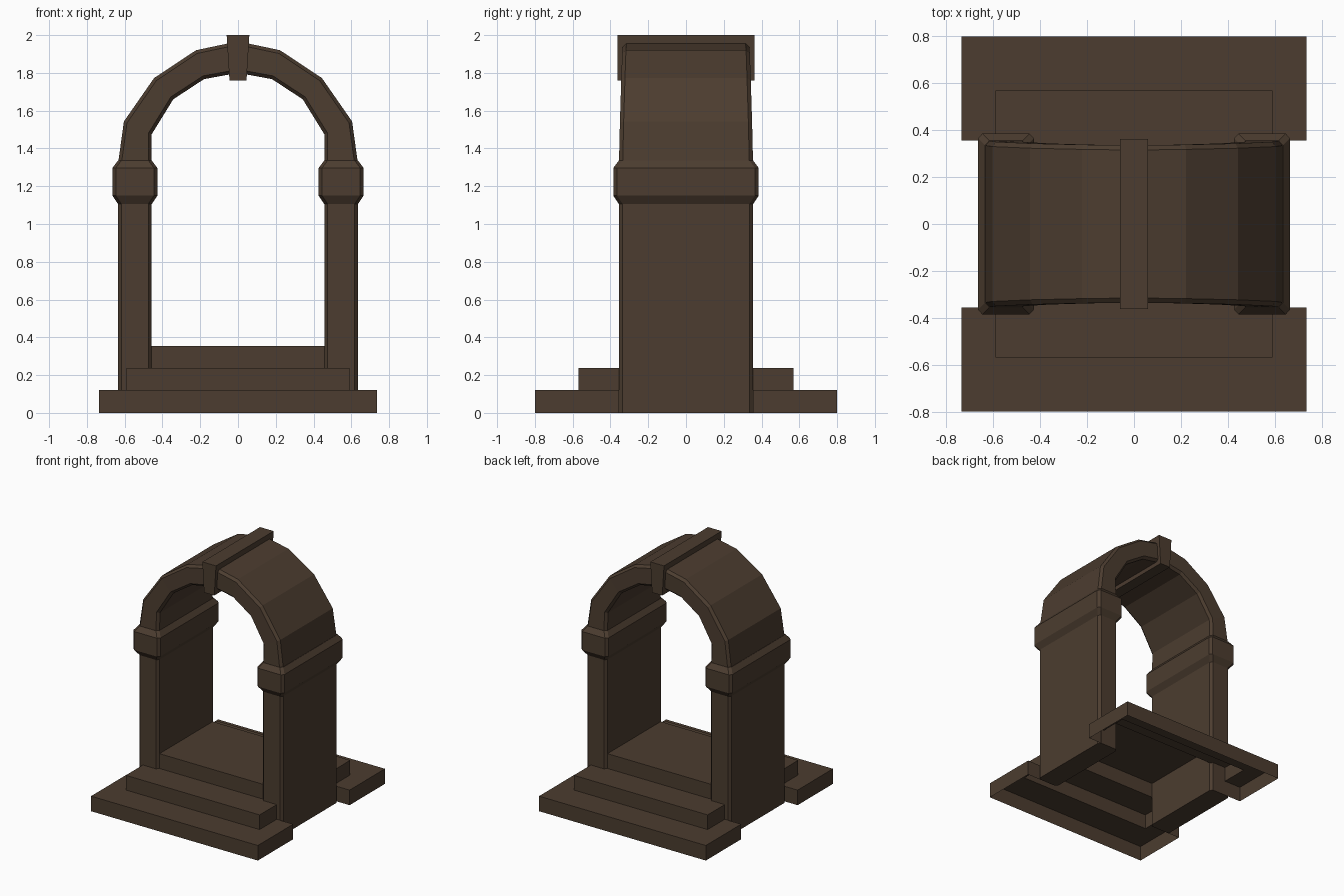
import bpy, bmesh
from mathutils import Vector

if "Cube" in bpy.data.objects:
    bpy.data.objects.remove(bpy.data.objects["Cube"])

stone = bpy.data.materials.new("dark brown stone")
stone.diffuse_color = (0.072, 0.046, 0.029, 1)
stone.use_nodes = True
stone.node_tree.nodes["Principled BSDF"].inputs["Base Color"].default_value = stone.diffuse_color


def finish(bm, name):
    me = bpy.data.meshes.new(name)
    bm.to_mesh(me)
    bm.free()
    me.materials.append(stone)
    ob = bpy.data.objects.new(name, me)
    bpy.context.collection.objects.link(ob)
    return ob


def loft(name, sections, cx=0.018, cy=0.02):
    """Skin chamfered rectangles. Each section is (inner xz, outer xz, half depth)."""
    bm = bmesh.new()
    rings = []
    for a, b, d in sections:
        a, b = Vector(a), Vector(b)
        t = (b - a).normalized() * cx
        pts = [(a + t, -d), (b - t, -d), (b, cy - d), (b, d - cy),
               (b - t, d), (a + t, d), (a, d - cy), (a, cy - d)]
        rings.append([bm.verts.new((p.x, y, p.y)) for p, y in pts])
    for r, s in zip(rings, rings[1:]):
        for i in range(8):
            j = (i + 1) % 8
            bm.faces.new((r[i], r[j], s[j], s[i]))
    bm.faces.new(rings[0])
    bm.faces.new(rings[-1])
    bmesh.ops.recalc_face_normals(bm, faces=bm.faces)
    return finish(bm, name)


# Faceted arch, mirrored about its crown
half = [((.457, 1.32), (.635, 1.32), .355),
        ((.457, 1.475), (.604, 1.543), .350),
        ((.343, 1.66), (.444, 1.773), .343),
        ((.18, 1.767), (.222, 1.92), .338)]
mirrored = [((-a[0], a[1]), (-b[0], b[1]), d) for a, b, d in reversed(half)]
loft("arch", half + [((0, 1.80), (0, 1.967), .335)] + mirrored)

# Pillars and capitals on both sides
for s, side in ((1, "right"), (-1, "left")):
    loft(side + "_pillar", [((.457 * s, z), (.635 * s, z), .355) for z in (0, 1.12)])
    loft(side + "_capital", [((i * s, z), (o * s, z), d) for i, o, d, z in
         ((.457, .635, .355, 1.105), (.427, .665, .385, 1.15),
          (.427, .665, .385, 1.297), (.457, .635, .355, 1.337))])

# Wedge keystone
bm = bmesh.new()
bmesh.ops.create_cube(bm, size=2)
for v in bm.verts:
    top = v.co.z > 0
    v.co = (v.co.x * (.06 if top else .045), v.co.y * .363, 2.0 if top else 1.76)
finish(bm, "keystone")


# Hollow stairs: open underneath, quads span two opposite corners
def panel(bm, lo, hi, normal):
    n = Vector(normal)
    k = max(range(3), key=lambda i: abs(n[i]))
    u, w = [i for i in range(3) if i != k]
    pts = []
    for fu, fw in ((0, 0), (1, 0), (1, 1), (0, 1)):
        p = list(lo)
        p[u] = (lo, hi)[fu][u]
        p[w] = (lo, hi)[fw][w]
        pts.append(bm.verts.new(p))
    f = bm.faces.new(pts)
    f.normal_update()
    if f.normal.dot(n) < 0:
        f.normal_flip()


for s, side in ((-1, "front"), (1, "back")):
    bm = bmesh.new()
    y0, y1, y2, y3 = .335 * s, .355 * s, .57 * s, .80 * s
    z1, z2, z3 = .12, .237, .355
    # treads
    panel(bm, (-.735, y2, z1), (.735, y3, z1), (0, 0, 1))
    panel(bm, (-.59, y0, z2), (.59, y2, z2), (0, 0, 1))
    # risers
    panel(bm, (-.735, y3, 0), (.735, y3, z1), (0, s, 0))
    panel(bm, (-.59, y2, z1), (.59, y2, z2), (0, s, 0))
    panel(bm, (-.46, y0, z2), (.46, y0, z3), (0, s, 0))
    # ends
    for e in (-1, 1):
        panel(bm, (.59 * e, y1, z1), (.735 * e, y2, z1), (0, 0, 1))
        panel(bm, (.735 * e, y1, 0), (.735 * e, y3, z1), (e, 0, 0))
        panel(bm, (.59 * e, y1, z1), (.59 * e, y2, z2), (e, 0, 0))
        panel(bm, (.62 * e, y1, 0), (.735 * e, y1, z1), (0, -s, 0))
    finish(bm, side + "_steps")

# Floor between the pillars
bm = bmesh.new()
panel(bm, (-.46, -.335, .355), (.46, .335, .355), (0, 0, 1))
finish(bm, "threshold_floor")
